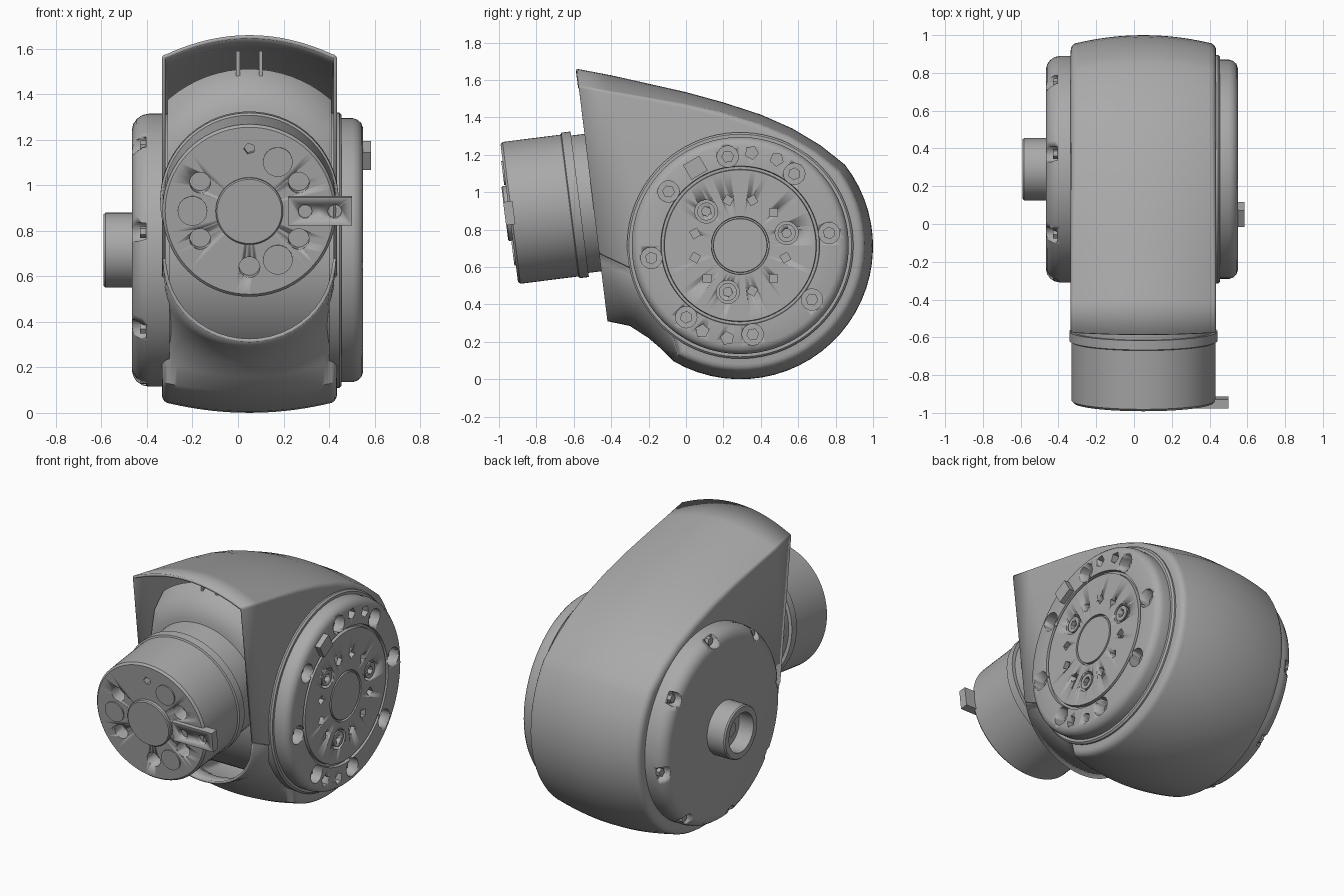
import bpy, bmesh, math
from math import cos, sin, radians, pi
from mathutils import Matrix, Vector

if "Cube" in bpy.data.objects:
    bpy.data.objects.remove(bpy.data.objects["Cube"])

grey = bpy.data.materials.new("cast grey")
grey.use_nodes = True
GREY = (0.4, 0.4, 0.4, 1)
grey.diffuse_color = GREY
grey.node_tree.nodes["Principled BSDF"].inputs["Base Color"].default_value = GREY


def frame(origin, x, y, z):
    m = Matrix((x, y, z)).transposed().to_4x4()
    m.translation = origin
    return m


# Local z is the turning axis of each part
HUB = (0, 0.29, 0.715)
RIGHT = frame(HUB, (0, 1, 0), (0, 0, 1), (1, 0, 0))
LEFT = frame(HUB, (0, -1, 0), (0, 0, 1), (-1, 0, 0))
FRONT = Matrix.Translation((0.05, -0.945, 0.888)) @ Matrix.Rotation(radians(97.2), 4, 'X')


def finish(bm, name, matrix=Matrix(), angle=35):
    bmesh.ops.recalc_face_normals(bm, faces=bm.faces)
    mesh = bpy.data.meshes.new(name)
    bm.to_mesh(mesh)
    bm.free()
    mesh.materials.append(grey)
    ob = bpy.data.objects.new(name, mesh)
    bpy.context.collection.objects.link(ob)
    ob.matrix_world = matrix
    bpy.ops.object.select_all(action='DESELECT')
    ob.select_set(True)
    bpy.context.view_layer.objects.active = ob
    bpy.ops.object.shade_smooth_by_angle(angle=radians(angle))
    return ob


def lathe_bm(profile, seg=72):
    bm = bmesh.new()
    verts = [bm.verts.new((r, 0, z)) for z, r in profile]
    edges = [bm.edges.new(p) for p in zip(verts, verts[1:])]
    bmesh.ops.spin(bm, geom=verts + edges, cent=(0, 0, 0), axis=(0, 0, 1),
                   angle=2 * pi, steps=seg)
    bmesh.ops.remove_doubles(bm, verts=bm.verts, dist=0.0005)
    return bm


def lathe(name, profile, matrix, seg=72):
    return finish(lathe_bm(profile, seg), name, matrix)


def prism(bm, angle, ring, r, z0, z1, seg=20, turn=0):
    a = radians(angle)
    m = (Matrix.Translation((ring * cos(a), ring * sin(a), (z0 + z1) / 2))
         @ Matrix.Rotation(a + radians(turn), 4, 'Z'))
    bmesh.ops.create_cone(bm, cap_ends=True, segments=seg, radius1=r, radius2=r,
                          depth=z1 - z0, matrix=m)


def prisms(name, items, matrix):
    bm = bmesh.new()
    for item in items:
        prism(bm, *item)
    return finish(bm, name, matrix)


def drill(ob, items):
    cutter = prisms("cutter", items, ob.matrix_world.copy())
    cutter.hide_render = True
    mod = ob.modifiers.new("holes", 'BOOLEAN')
    mod.operation = 'DIFFERENCE'
    mod.solver = 'EXACT'
    mod.object = cutter
    bpy.context.view_layer.update()
    bpy.context.view_layer.objects.active = ob
    bpy.ops.object.modifier_apply(modifier=mod.name)
    bpy.data.objects.remove(cutter)


def box(name, matrix, size):
    bm = bmesh.new()
    bmesh.ops.create_cube(bm, size=1, matrix=Matrix.Diagonal((*size, 1)))
    return finish(bm, name, matrix)


# Housing: crowned shell swept along the side profile, blending to a round neck
def housing():
    # y, z, crown depth, edge fillet, roundness
    path = [(-0.585, 1.66, 0.085, 0.02, 0), (-0.4, 1.625, 0.08, 0.02, 0),
            (-0.2, 1.58, 0.07, 0.02, 0), (0, 1.535, 0.06, 0.025, 0),
            (0.2, 1.48, 0.05, 0.03, 0), (0.4, 1.415, 0.045, 0.035, 0),
            (0.57, 1.34, 0.04, 0.04, 0), (0.72, 1.25, 0.04, 0.04, 0)]
    for i in range(29):
        a = radians(38 - i * 158 / 28)
        path.append((0.29 + 0.71 * cos(a), 0.71 + 0.71 * sin(a), 0.04, 0.04, 0))
    path += [(-0.13, 0.16, 0.09, 0.04, 0.3), (-0.2, 0.22, 0.15, 0.03, 0.6),
             (-0.3, 0.285, 0.28, 0.015, 0.9), (-0.42, 0.31, 0.365, 0.005, 1)]
    pts = [Vector(p[:2]) for p in path]
    lip = (pts[-1] - pts[0]).normalized()
    half = 0.385
    bm = bmesh.new()
    rows = []
    for i, (y, z, depth, fil, rnd) in enumerate(path):
        t = pts[min(i + 1, len(pts) - 1)] - pts[max(i - 1, 0)]
        n = Vector((t.y, -t.x)).normalized()
        if i == 0:
            n = lip
        if i == len(path) - 1:
            n = -lip
        section = []
        for k in range(-12, 13):
            u = sin(k / 12 * pi / 2)
            crown = (1 - rnd) * u * u + rnd * (1 - math.sqrt(max(0, 1 - u * u)))
            section.append((u * (half - fil), depth * crown))
        for k in range(1, 5):
            a = k * pi / 8
            x, d = half - fil + fil * sin(a), depth + fil * (1 - cos(a))
            section.append((x, d))
            section.insert(0, (-x, d))
        rows.append([bm.verts.new((0.05 + x, y + n.x * d, z + n.y * d)) for x, d in section])
    for a, b in zip(rows, rows[1:]):
        for j in range(len(a) - 1):
            bm.faces.new((a[j], a[j + 1], b[j + 1], b[j]))
    for side in (0, -1):
        bm.faces.new([r[side] for r in rows])
    ob = finish(bm, "housing", angle=40)
    mod = ob.modifiers.new("wall", 'SOLIDIFY')
    mod.thickness = 0.016
    mod.offset = -1


housing()

# Inner drum and cavity ribs
lathe("inner_drum", [(-0.32, 0), (-0.32, 0.57), (0.42, 0.57), (0.42, 0)], RIGHT)
for x in (0.0, 0.1):
    bm = bmesh.new()
    rib = bm.faces.new([bm.verts.new((x - 0.008, y, z)) for y, z in
                        ((-0.36, 1.3), (-0.36, 1.59), (0.12, 1.48), (0.12, 1.2))])
    ext = bmesh.ops.extrude_face_region(bm, geom=[rib])
    bmesh.ops.translate(bm, vec=(0.016, 0, 0),
                        verts=[v for v in ext["geom"] if isinstance(v, bmesh.types.BMVert)])
    finish(bm, "cavity_rib")

# Front motor barrel with bolt holes, pads and boss
barrel = lathe("front_barrel", [(-0.72, 0), (-0.72, 0.37), (-0.38, 0.37), (-0.38, 0.392),
                                (-0.33, 0.392), (-0.325, 0.382), (-0.012, 0.382),
                                (0, 0.37), (0, 0)], FRONT)
drill(barrel, [(a, 0.25, 0.046, -0.08, 0.05) for a in (30, 150, 210, 270, 330)]
      + [(90, 0.275, 0.025, -0.05, 0.05, 5)])
prisms("front_pads", [(a, 0.25, 0.065, -0.01, 0.008, 32) for a in (60, 180, 300)], FRONT)
lathe("front_boss", [(-0.01, 0), (-0.01, 0.148), (0.018, 0.148), (0.024, 0.142), (0.024, 0)], FRONT)
tab = box("front_tab", FRONT @ Matrix.Translation((0.31, 0, 0)), (0.28, 0.125, 0.05))
drill(tab, [(0, s * 0.065, 0.03, -0.01, 0.05) for s in (-1, 1)])

# Sloped collar behind the barrel, trimmed to the housing width
bm = lathe_bm([(-0.7, 0), (-0.7, 0.54), (-0.6, 0.49), (-0.54, 0.39), (-0.54, 0)])
for co, no in (((0.36, 0, 0), (1, 0, 0)), ((-0.36, 0, 0), (-1, 0, 0)), ((0, 0, 0), (0, -1, 0))):
    bmesh.ops.bisect_plane(bm, geom=bm.verts[:] + bm.edges[:] + bm.faces[:],
                           plane_co=co, plane_no=no, clear_outer=True)
    bmesh.ops.holes_fill(bm, edges=[e for e in bm.edges if e.is_boundary])
finish(bm, "barrel_collar", FRONT)

# Output flange on the +x side
flange = lathe("output_flange", [
    (0.4, 0), (0.4, 0.605), (0.445, 0.605), (0.455, 0.595), (0.455, 0.58), (0.505, 0.58),
    (0.525, 0.573), (0.542, 0.558), (0.55, 0.535), (0.55, 0.425), (0.53, 0.422),
    (0.53, 0.408), (0.55, 0.405), (0.55, 0.155), (0.535, 0.153), (0.535, 0.145),
    (0.55, 0.143), (0.55, 0)], RIGHT, 96)
bolt_angles = [8 + 45 * i for i in range(8)]
screw_angles = (15, 135, 255)
drill(flange, [(a, 0.48, 0.057, 0.47, 0.6) for a in bolt_angles]
      + [(a, 0.5, 0.036, 0.5, 0.6, 5, 180) for a in (67, 83, -98, -114)]
      + [(a, 0.257, 0.062, 0.5, 0.6) for a in screw_angles]
      + [(a, 0.25, 0.03, 0.51, 0.6, 4) for a in (45, 75, 105, 165, 195, 225, -75, -45, -15)])
prisms("flange_bolts", [(a, 0.48, 0.034, 0.46, 0.5, 6) for a in bolt_angles], RIGHT)
screws = prisms("flange_screws", [(a, 0.257, 0.048, 0.49, 0.548, 24) for a in screw_angles], RIGHT)
drill(screws, [(a, 0.257, 0.026, 0.52, 0.6, 6) for a in screw_angles])
key_turn = Matrix.Rotation(radians(120), 4, 'Z')
box("flange_key", RIGHT @ key_turn @ Matrix.Translation((0.48, 0, 0.55)), (0.09, 0.1, 0.07))

# Rear cover on the -x side with edge bolt pockets
cover = lathe("side_cover", [(0.3, 0), (0.3, 0.6), (0.39, 0.6), (0.42, 0.594), (0.445, 0.577),
                             (0.46, 0.555), (0.466, 0.53), (0.466, 0)], LEFT, 96)
drill(cover, [(a, 0.575, 0.042, 0.405, 0.6) for a in bolt_angles])
prisms("cover_bolts", [(a, 0.57, 0.026, 0.39, 0.43, 6) for a in bolt_angles], LEFT)

# Hollow shaft hub
lathe("shaft_hub", [(0.45, 0), (0.45, 0.165), (0.582, 0.165), (0.59, 0.158), (0.59, 0.122),
                    (0.49, 0.122), (0.49, 0)], LEFT, 48)
prisms("hub_screw", [(0, 0, 0.05, 0.48, 0.52, 6)], LEFT)
